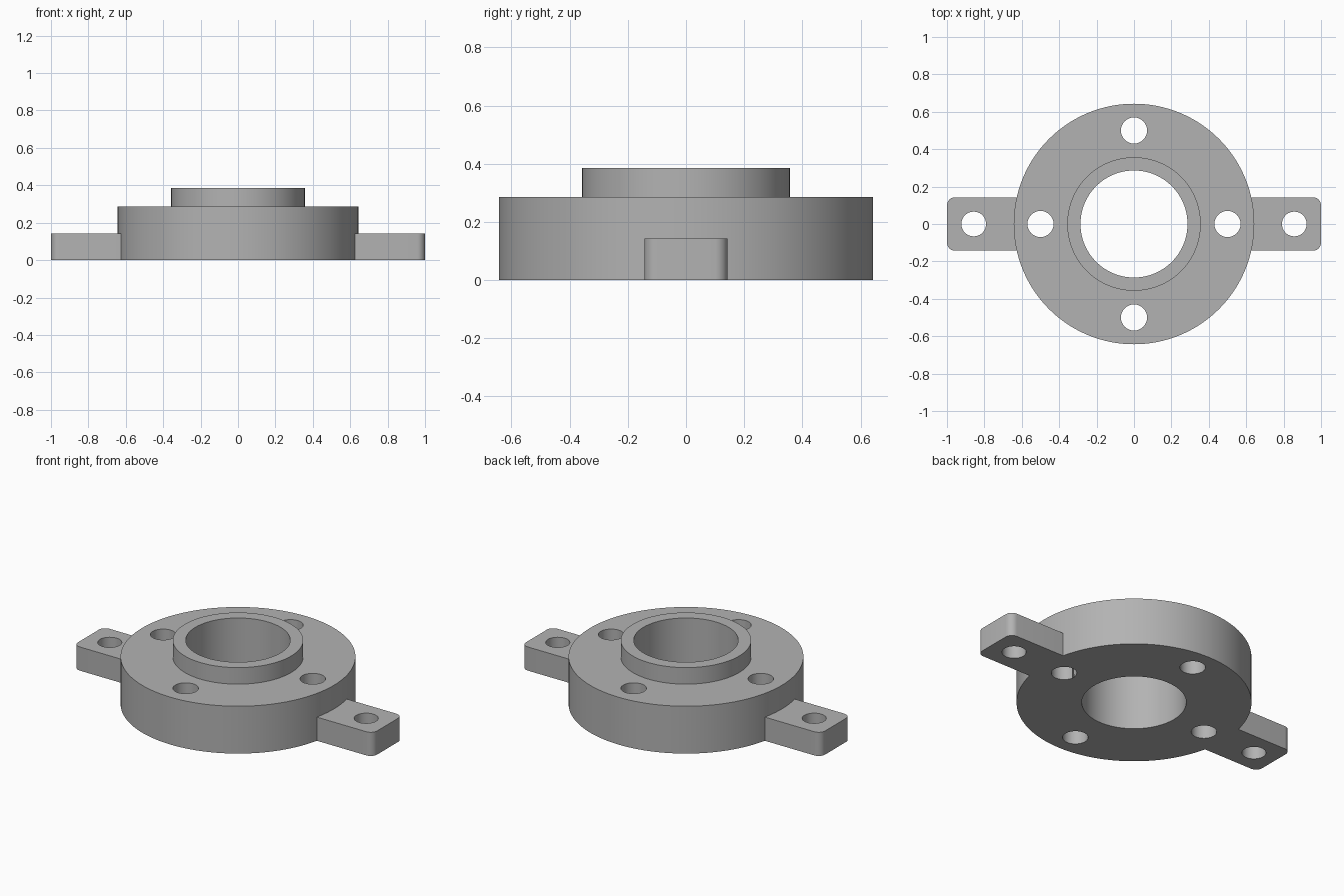
import bpy
import bmesh
from math import cos, sin, pi, radians

cube = bpy.data.objects.get("Cube")
if cube:
    bpy.data.objects.remove(cube, do_unlink=True)

# Main dimensions
FLANGE_R, FLANGE_H = 0.643, 0.286
HUB_R, HUB_H = 0.357, 0.386
BORE_R = 0.286
EAR_W, EAR_H, EAR_ROUND = 0.143, 0.143, 0.043
BOLT_R, BOLT_POS = 0.07, 0.5
EAR_HOLE_R, EAR_HOLE_POS = 0.066, 0.857

steel = bpy.data.materials.new("steel grey")
steel.use_nodes = True
grey = (0.45, 0.45, 0.45, 1)
steel.diffuse_color = grey
steel.node_tree.nodes["Principled BSDF"].inputs["Base Color"].default_value = grey


def make_object(name, bm):
    bmesh.ops.recalc_face_normals(bm, faces=bm.faces)
    mesh = bpy.data.meshes.new(name)
    bm.to_mesh(mesh)
    bm.free()
    mesh.materials.append(steel)
    obj = bpy.data.objects.new(name, mesh)
    bpy.context.collection.objects.link(obj)
    return obj


def ring_profile(name, profile, segments):
    """Revolve a closed (radius, height) outline about z."""
    bm = bmesh.new()
    rings = [[bm.verts.new((r * cos(2 * pi * i / segments), r * sin(2 * pi * i / segments), z))
              for i in range(segments)] for r, z in profile]
    for a, b in zip(rings, rings[1:] + rings[:1]):
        for i in range(segments):
            j = (i + 1) % segments
            bm.faces.new((a[i], a[j], b[j], b[i]))
    return make_object(name, bm)


def extruded(name, outline, z0, z1):
    """Extrude a flat (x, y) outline from z0 to z1."""
    bm = bmesh.new()
    face = bm.faces.new([bm.verts.new((x, y, z0)) for x, y in outline])
    top = bmesh.ops.extrude_face_region(bm, geom=[face])["geom"]
    verts = [v for v in top if isinstance(v, bmesh.types.BMVert)]
    bmesh.ops.translate(bm, verts=verts, vec=(0, 0, z1 - z0))
    return make_object(name, bm)


def arc(cx, cy, r, start, end, steps):
    return [(cx + r * cos(start + (end - start) * i / steps),
             cy + r * sin(start + (end - start) * i / steps)) for i in range(steps + 1)]


def combine(target, tool, operation):
    mod = target.modifiers.new(tool.name, 'BOOLEAN')
    mod.object, mod.operation, mod.solver = tool, operation, 'EXACT'
    bpy.context.view_layer.objects.active = target
    bpy.ops.object.modifier_apply(modifier=mod.name)
    bpy.data.objects.remove(tool, do_unlink=True)


# Round flange with raised hub and open bore
body = ring_profile("flange_body", [
    (BORE_R, 0), (FLANGE_R, 0), (FLANGE_R, FLANGE_H),
    (HUB_R, FLANGE_H), (HUB_R, HUB_H), (BORE_R, HUB_H)], 128)

# Mounting ears with rounded outer corners
for side in (1, -1):
    corner = 1 - EAR_ROUND
    edge = EAR_W - EAR_ROUND
    outline = [(0.6, -EAR_W)]
    outline += arc(corner, -edge, EAR_ROUND, -pi / 2, 0, 8)
    outline += arc(corner, edge, EAR_ROUND, 0, pi / 2, 8)
    outline += [(0.6, EAR_W)]
    ear = extruded("mounting_ear", [(side * x, y) for x, y in outline], 0, EAR_H)
    combine(body, ear, 'UNION')

# Bolt holes through the flange and the ears
holes = [(BOLT_POS * x, BOLT_POS * y, BOLT_R) for x, y in ((1, 0), (0, 1), (-1, 0), (0, -1))]
holes += [(side * EAR_HOLE_POS, 0, EAR_HOLE_R) for side in (1, -1)]
for x, y, r in holes:
    circle = arc(x, y, r, 0, 2 * pi, 48)[:-1]
    cutter = extruded("hole_cutter", circle, -0.1, 0.5)
    cutter.hide_render = True
    combine(body, cutter, 'DIFFERENCE')

# Smooth the round walls and keep the rims crisp
bpy.ops.object.select_all(action='DESELECT')
body.select_set(True)
bpy.context.view_layer.objects.active = body
bpy.ops.object.shade_smooth_by_angle(angle=radians(30))
